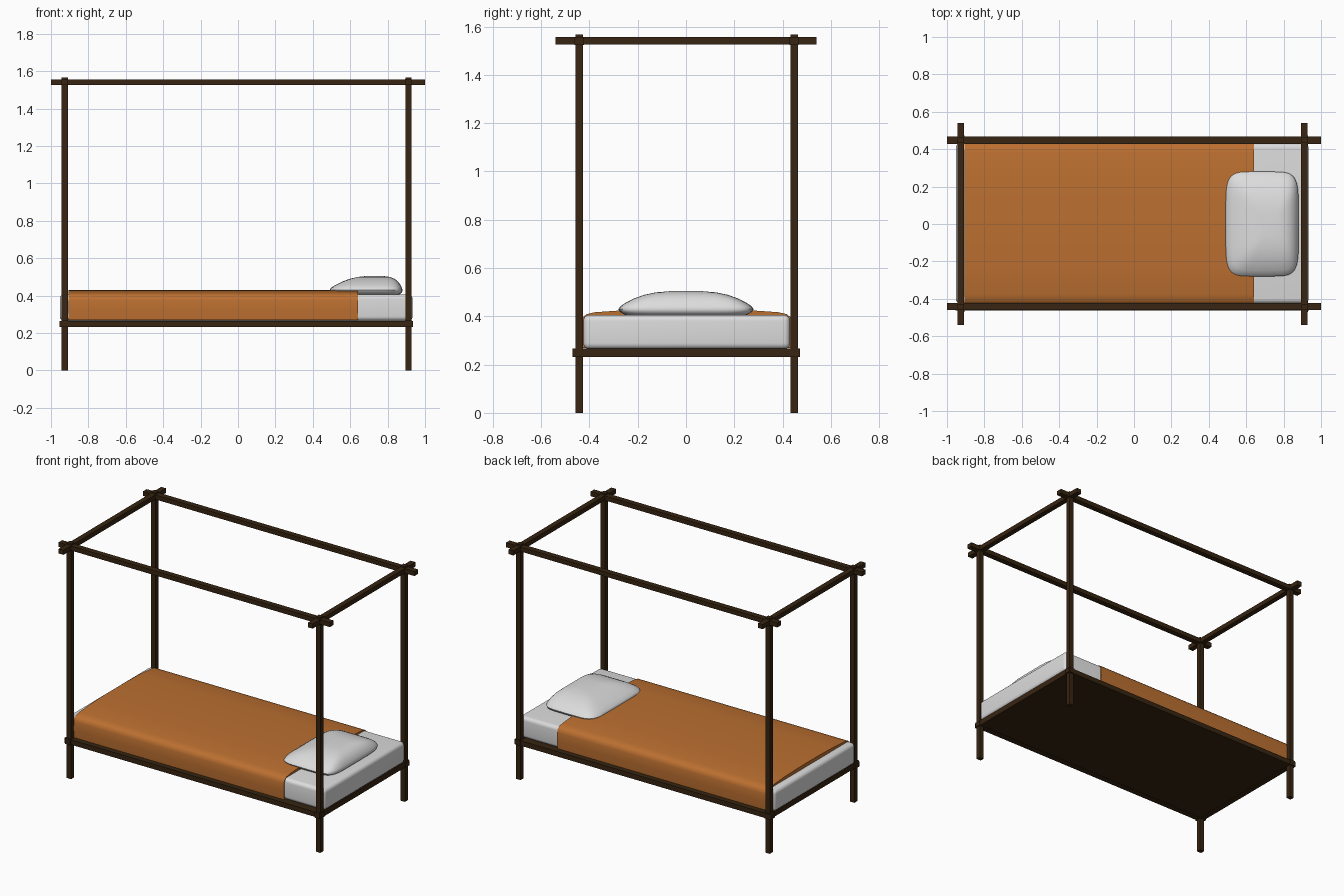
import bpy, bmesh
from math import cos, sin, tau, copysign

if "Cube" in bpy.data.objects:
    bpy.data.objects.remove(bpy.data.objects["Cube"])


def material(name, rgb):
    m = bpy.data.materials.new(name)
    m.use_nodes = True
    m.diffuse_color = (*rgb, 1)
    m.node_tree.nodes["Principled BSDF"].inputs["Base Color"].default_value = (*rgb, 1)
    return m


WOOD = material("dark wood", (0.038, 0.018, 0.006))
WHITE = material("white linen", (0.72, 0.72, 0.72))
ORANGE = material("orange blanket", (0.5, 0.16, 0.03))


def finish(bm, name, mat, smooth=None):
    bmesh.ops.recalc_face_normals(bm, faces=bm.faces)
    mesh = bpy.data.meshes.new(name)
    bm.to_mesh(mesh)
    bm.free()
    mesh.materials.append(mat)
    ob = bpy.data.objects.new(name, mesh)
    bpy.context.collection.objects.link(ob)
    if smooth:
        bpy.ops.object.select_all(action='DESELECT')
        ob.select_set(True)
        bpy.context.view_layer.objects.active = ob
        bpy.ops.object.shade_smooth_by_angle(angle=smooth)
    return ob


def box(name, mat, x, y, z, bevel=0):
    """Box from (min, max) ranges, optionally with rounded edges."""
    bm = bmesh.new()
    bmesh.ops.create_cube(bm, size=1)
    for v in bm.verts:
        v.co = [r[0] if c < 0 else r[1] for c, r in zip(v.co, (x, y, z))]
    if bevel:
        bmesh.ops.bevel(bm, geom=bm.edges[:], offset=bevel, segments=5,
                        profile=0.5, affect='EDGES')
    return finish(bm, name, mat, 0.7 if bevel else None)


def around(c, half):
    return (c - half, c + half)


# Timber frame: posts, canopy rails and base rails
ends = {"foot": -0.926, "head": 0.911}
sides = {"right": -0.442, "left": 0.448}
T = 0.0165
for side, y in sides.items():
    for end, x in ends.items():
        box(f"{side}_{end}_post", WOOD, around(x, T), around(y, T - 0.001), (0, 1.567))
    box(f"{side}_canopy_rail", WOOD, (-1, 1), around(y, 0.019), (1.525, 1.555))
    box(f"{side}_base_rail", WOOD, (-0.955, 0.935), around(y, 0.02), (0.232, 0.265))
for end, x in ends.items():
    box(f"{end}_canopy_rail", WOOD, around(x, T + 0.001), (-0.54, 0.54), (1.526, 1.557))
    box(f"{end}_base_rail", WOOD, around(x, T + 0.002), (-0.47, 0.472), (0.231, 0.267))
box("base_board", WOOD, (-0.93, 0.915), (-0.44, 0.446), (0.234, 0.264))

# Mattress
box("mattress", WHITE, (-0.953, 0.933), (-0.425, 0.431), (0.264, 0.406), 0.025)

# Blanket: crowned cross-section running along the bed
half = [(0.434, 0.268), (0.437, 0.32), (0.436, 0.375), (0.43, 0.396),
        (0.415, 0.409), (0.38, 0.417), (0.25, 0.426), (0.1, 0.43)]
section = half + [(-y, z) for y, z in reversed(half)]
bm = bmesh.new()
face = bm.faces.new([bm.verts.new((-0.907, y + 0.003, z)) for y, z in section])
ext = bmesh.ops.extrude_face_region(bm, geom=[face])["geom"]
bmesh.ops.translate(bm, vec=(1.549, 0, 0),
                    verts=[g for g in ext if isinstance(g, bmesh.types.BMVert)])
if not face.is_valid or len(bm.faces) == len(section) + 1:
    bmesh.ops.holes_fill(bm, edges=bm.edges[:])
finish(bm, "blanket", ORANGE, 0.7)

# Pillow: rounded rectangular rings (scale, height, centre x)
rings = [(0.55, 0.402, 0.69), (0.9, 0.406, 0.688), (0.98, 0.418, 0.686),
         (1.0, 0.43, 0.685), (0.97, 0.442, 0.687), (0.89, 0.457, 0.695),
         (0.77, 0.474, 0.706), (0.62, 0.489, 0.717), (0.45, 0.499, 0.726),
         (0.25, 0.504, 0.73)]
N = 48


def rounded(t):
    return copysign(abs(t) ** 0.36, t)


bm = bmesh.new()
loops = []
for s, z, cx in rings:
    loops.append([bm.verts.new((cx + 0.195 * s * rounded(cos(tau * i / N)),
                                0.28 * s * rounded(sin(tau * i / N)), z))
                  for i in range(N)])
for a, b in zip(loops, loops[1:]):
    for i in range(N):
        j = (i + 1) % N
        bm.faces.new((a[i], a[j], b[j], b[i]))
bm.faces.new(loops[0])
bm.faces.new(loops[-1])
finish(bm, "pillow", WHITE, 1.0)
